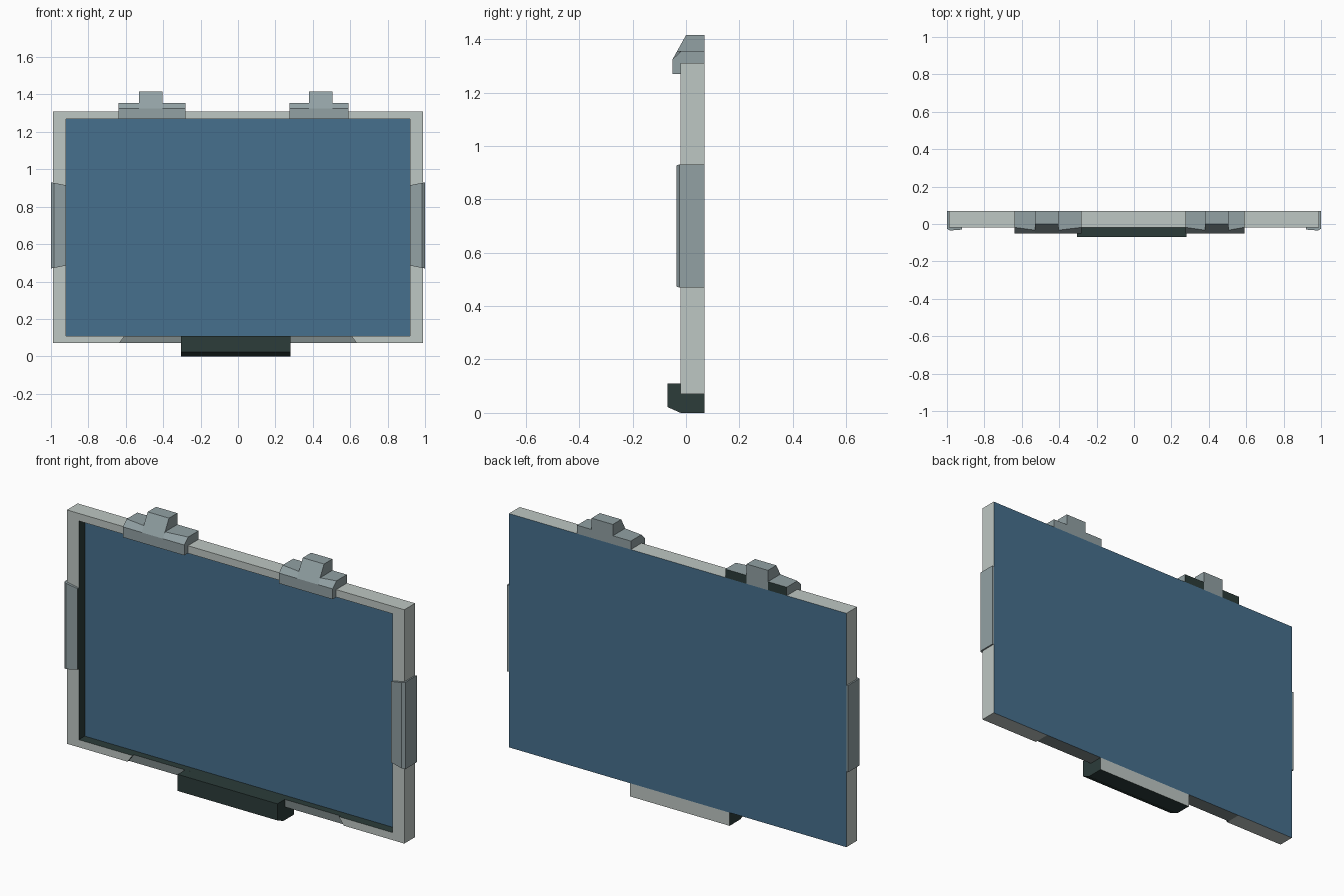
import bpy, bmesh
from mathutils import Vector

if "Cube" in bpy.data.objects:
    bpy.data.objects.remove(bpy.data.objects["Cube"])


def material(name, r, g, b):
    m = bpy.data.materials.new(name)
    m.diffuse_color = (r, g, b, 1)
    m.use_nodes = True
    m.node_tree.nodes["Principled BSDF"].inputs["Base Color"].default_value = m.diffuse_color
    return m


PALE = material("pale grey", 0.515, 0.571, 0.546)
CLIP = material("blue grey", 0.287, 0.356, 0.371)
MID = material("mid grey", 0.205, 0.246, 0.246)
DARK = material("dark green", 0.025, 0.045, 0.042)
BLUE = material("screen blue", 0.061, 0.162, 0.270)

X_OUT, X_IN = 0.99, 0.92
Z_BOT, Z_LOW, Z_HIGH, Z_TOP = 0.07, 0.11, 1.27, 1.31
FRONT, SCREEN, BACK = -0.02, 0.03, 0.07


def loft(name, ring_a, ring_b, main, rule=None):
    """Solid between two matching outlines; rule(normal, centre) may give a second material."""
    bm = bmesh.new()
    a = [bm.verts.new(p) for p in ring_a]
    b = [bm.verts.new(p) for p in ring_b]
    bm.faces.new(a)
    bm.faces.new(b[::-1])
    n = len(a)
    for i in range(n):
        j = (i + 1) % n
        bm.faces.new((a[i], b[i], b[j], a[j]))
    bmesh.ops.recalc_face_normals(bm, faces=bm.faces[:])
    mats = [main]
    for f in bm.faces:
        m = rule(f.normal, f.calc_center_median()) if rule else None
        if m:
            if m not in mats:
                mats.append(m)
            f.material_index = mats.index(m)
    me = bpy.data.meshes.new(name)
    bm.to_mesh(me)
    bm.free()
    for m in mats:
        me.materials.append(m)
    ob = bpy.data.objects.new(name, me)
    bpy.context.collection.objects.link(ob)
    return ob


def slab(name, outline_xz, y0, y1, main, rule=None):
    return loft(name, [(x, y0, z) for x, z in outline_xz],
                [(x, y1, z) for x, z in outline_xz], main, rule)


def bar(x0, x1, z0, z1):
    return [(x0, z0), (x1, z0), (x1, z1), (x0, z1)]


def frame_rule(n, c):
    # blue back, dark walls around the screen recess
    if n.y > 0.9:
        return BLUE
    inward = Vector((-c.x, 0, 0.69 - c.z))
    on_edge = abs(abs(c.x) - X_IN) < 0.001 or abs(c.z - Z_LOW) < 0.001 or abs(c.z - Z_HIGH) < 0.001
    if on_edge and abs(n.y) < 0.1 and n.dot(inward) > 0:
        return DARK


# screen panel
slab("screen", bar(-X_IN, X_IN, Z_LOW, Z_HIGH), SCREEN, BACK, BLUE)

# frame sides and top
for s, side in ((-1, "left"), (1, "right")):
    slab("frame_" + side, bar(s * X_IN, s * X_OUT, Z_BOT, Z_TOP), FRONT, BACK, PALE, frame_rule)
slab("frame_top", bar(-X_IN, X_IN, Z_HIGH, Z_TOP), FRONT, BACK, PALE, frame_rule)

# frame bottom: two corners and a recessed darker middle
for s, side in ((-1, "left"), (1, "right")):
    slab("frame_bottom_" + side,
         [(s * X_IN, Z_BOT), (s * 0.635, Z_BOT), (s * 0.605, Z_LOW), (s * X_IN, Z_LOW)],
         FRONT, BACK, PALE,
         lambda n, c: DARK if abs(n.y) < 0.1 and abs(c.x) < 0.65 else frame_rule(n, c))
slab("frame_bottom_recess", [(-0.635, Z_BOT), (0.635, Z_BOT), (0.605, Z_LOW), (-0.605, Z_LOW)],
     FRONT + 0.012, BACK, MID, frame_rule)

# side clips wrapping the frame edges
section = [(0.92, -0.03), (0.985, -0.035), (1.0, -0.025), (1.0, 0.07),
           (0.99, 0.07), (0.99, -0.02), (0.92, -0.02)]
for s, side in ((-1, "left"), (1, "right")):
    low = [(s * x, y, 0.485 - (x - 0.92) * 0.19) for x, y in section]
    high = [(s * x, y, 0.915 + (x - 0.92) * 0.19) for x, y in section]
    loft("side_clip_" + side, low, high, CLIP,
         lambda n, c: DARK if abs(n.x) > 0.9 and abs(c.x) < 0.93 else None)


# top hooks: low wings either side of a taller middle block
def hook(y_top, z_top):
    return [(-0.05, 1.27), (-0.05, 1.325), (y_top, z_top), (BACK, z_top),
            (BACK, Z_TOP), (FRONT, Z_TOP), (FRONT, 1.27)]


def at_x(x, profile):
    return [(x, y, z) for y, z in profile]


tall, inner, outer = hook(0.0, 1.415), hook(-0.033, 1.355), hook(-0.018, 1.355)
for side, (x0, x1, x2, x3) in (("left", (-0.64, -0.53, -0.405, -0.28)),
                               ("right", (0.275, 0.38, 0.505, 0.59))):
    wing_rule = (lambda n, c: DARK if n.y > 0.9 and c.y > 0.06 else None) if side == "left" else None
    loft("hook_middle_" + side, at_x(x1, tall), at_x(x2, tall), CLIP)
    loft("hook_wing_a_" + side, at_x(x0, outer), at_x(x1, inner), CLIP, wing_rule)
    loft("hook_wing_b_" + side, at_x(x2, inner), at_x(x3, outer), CLIP, wing_rule)

# bottom foot with lip in front of the frame and pale back face
foot = [(-0.07, 0.11), (-0.07, 0.022), (-0.02, 0.0), (BACK, 0.0),
        (BACK, Z_BOT), (FRONT, Z_BOT), (FRONT + 0.012, Z_BOT), (FRONT + 0.012, 0.11)]
loft("bottom_foot", at_x(-0.305, foot), at_x(0.28, foot), DARK,
     lambda n, c: PALE if n.y > 0.9 and c.y > 0.06 else None)
